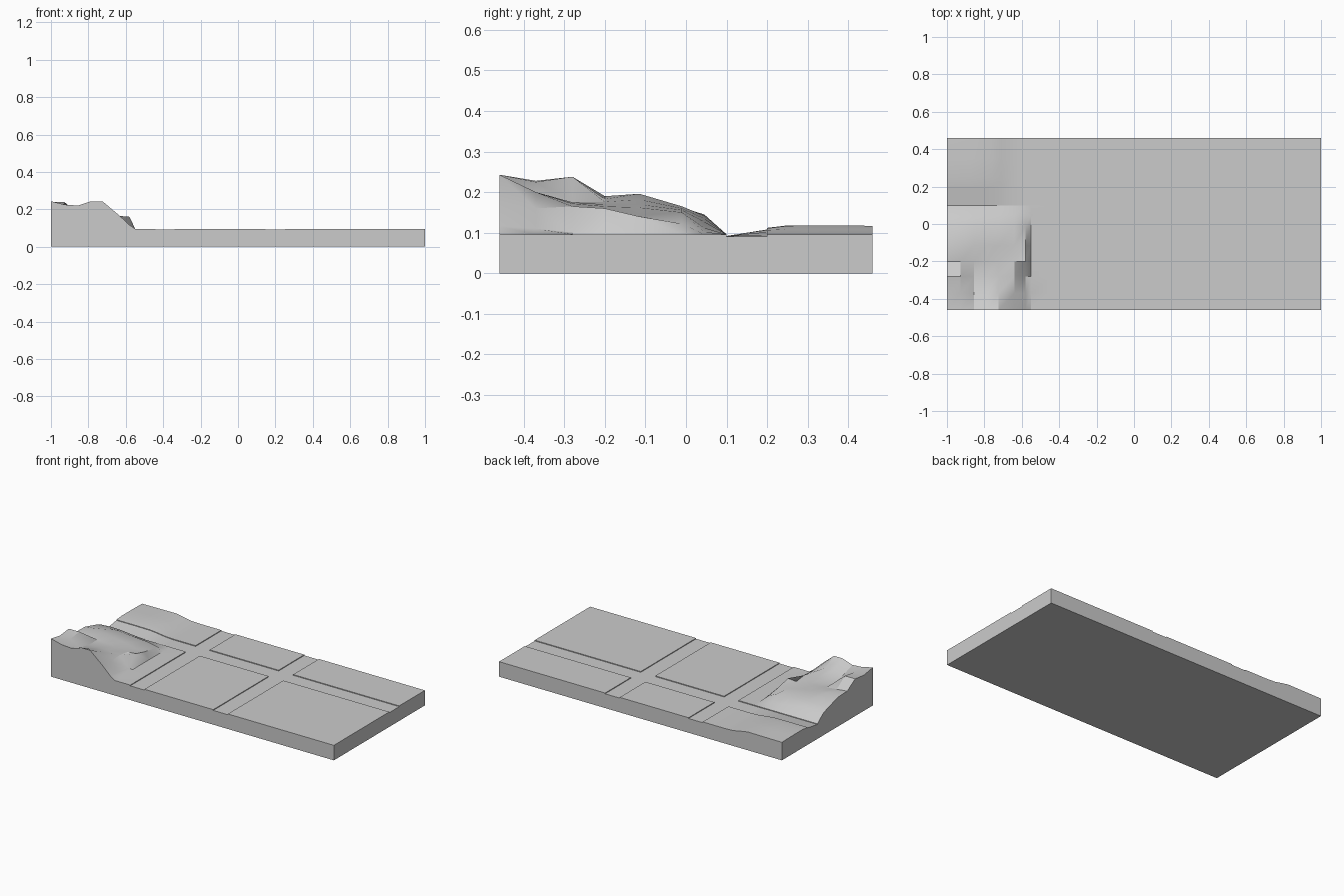
import bpy, math

if "Cube" in bpy.data.objects:
    bpy.data.objects.remove(bpy.data.objects["Cube"])

ROAD, TOP = 0.091, 0.096

stone = bpy.data.materials.new("plain grey")
stone.diffuse_color = (0.6, 0.6, 0.6, 1)
stone.use_nodes = True
stone.node_tree.nodes["Principled BSDF"].inputs["Base Color"].default_value = stone.diffuse_color


def patch(name, xs, ys, rows, bottom, floor=False):
    """Height-field solid: rows[j][i] is the height at xs[i], ys[j]."""
    nx, ny = len(xs), len(ys)
    verts = [(x, y, rows[j][i]) for j, y in enumerate(ys) for i, x in enumerate(xs)]
    faces = [(j * nx + i, j * nx + i + 1, (j + 1) * nx + i + 1, (j + 1) * nx + i)
             for j in range(ny - 1) for i in range(nx - 1)]
    # outline, counter-clockwise from the front left corner
    ring = (list(range(nx)) + [j * nx + nx - 1 for j in range(1, ny)]
            + [(ny - 1) * nx + i for i in range(nx - 2, -1, -1)]
            + [j * nx for j in range(ny - 2, 0, -1)])
    start = len(verts)
    verts += [(verts[k][0], verts[k][1], bottom) for k in ring]
    n = len(ring)
    for k in range(n):
        m = (k + 1) % n
        faces.append((start + k, start + m, ring[m], ring[k]))
    if floor:
        faces.append(tuple(start + k for k in reversed(range(n))))
    mesh = bpy.data.meshes.new(name)
    mesh.from_pydata(verts, [], faces)
    mesh.materials.append(stone)
    ob = bpy.data.objects.new(name, mesh)
    bpy.context.collection.objects.link(ob)
    bpy.context.view_layer.objects.active = ob
    ob.select_set(True)
    bpy.ops.object.shade_smooth_by_angle(angle=math.radians(25))
    ob.select_set(False)
    return ob


# Base slab; its top is the road level
patch("base_slab", [-1, 1], [-0.46, 0.46], [[ROAD] * 2] * 2, 0, floor=True)

# Flat raised plots between the roads
for xn, x0, x1 in (("middle", -0.34, 0.147), ("right", 0.25, 1)):
    for yn, y0, y1 in (("front", -0.46, 0.1), ("back", 0.2, 0.46)):
        patch(f"{yn}_{xn}_plot", [x0, x1], [y0, y1], [[TOP] * 2] * 2, ROAD)

# Rocky hill plot in the front left corner
hill_x = [-1, -0.927, -0.855, -0.785, -0.725, -0.64, -0.58, -0.55, -0.44]
hill_y = [-0.46, -0.37, -0.28, -0.2, -0.115, -0.01, 0.045, 0.1]
hill = [
    [.243, .225, .220, .243, .243, .172, .116],
    [.228, .225, .190, .200, .200, .160, .110],
    [.238, .238, .175, .175, .172, .165, .100],
    [.190, .183, .176, .170, .165, .155, .160],
    [.188, .196, .182, .170, .162, .142, .140],
    [.160, .162, .165, .160, .156, .150, .122],
    [.140, .145, .142, .135, .127, .112, .102],
    [TOP] * 7,
]
patch("rocky_hill_plot", hill_x, hill_y, [r + [TOP, TOP] for r in hill], ROAD)

# Low mound on the back left plot
mound_x = [-1, -0.87, -0.76, -0.71, -0.66, -0.6, -0.44]
patch("back_left_mound", mound_x, [0.2, 0.25, 0.35, 0.46],
      [[.112, .112, .111, .106, .099, TOP, TOP],
       [.117, .118, .117, .109, .099, TOP, TOP],
       [.117, .118, .118, .109, .099, TOP, TOP],
       [.115, .116, .117, .109, .099, TOP, TOP]], ROAD)

# Road end banking up toward the mound
patch("road_bank", mound_x[:5] + [-0.6], [0.1, 0.2],
      [[ROAD + 0.001] * 5 + [ROAD],
       [.108, .108, .107, .102, .095, ROAD]], ROAD - 0.001)
